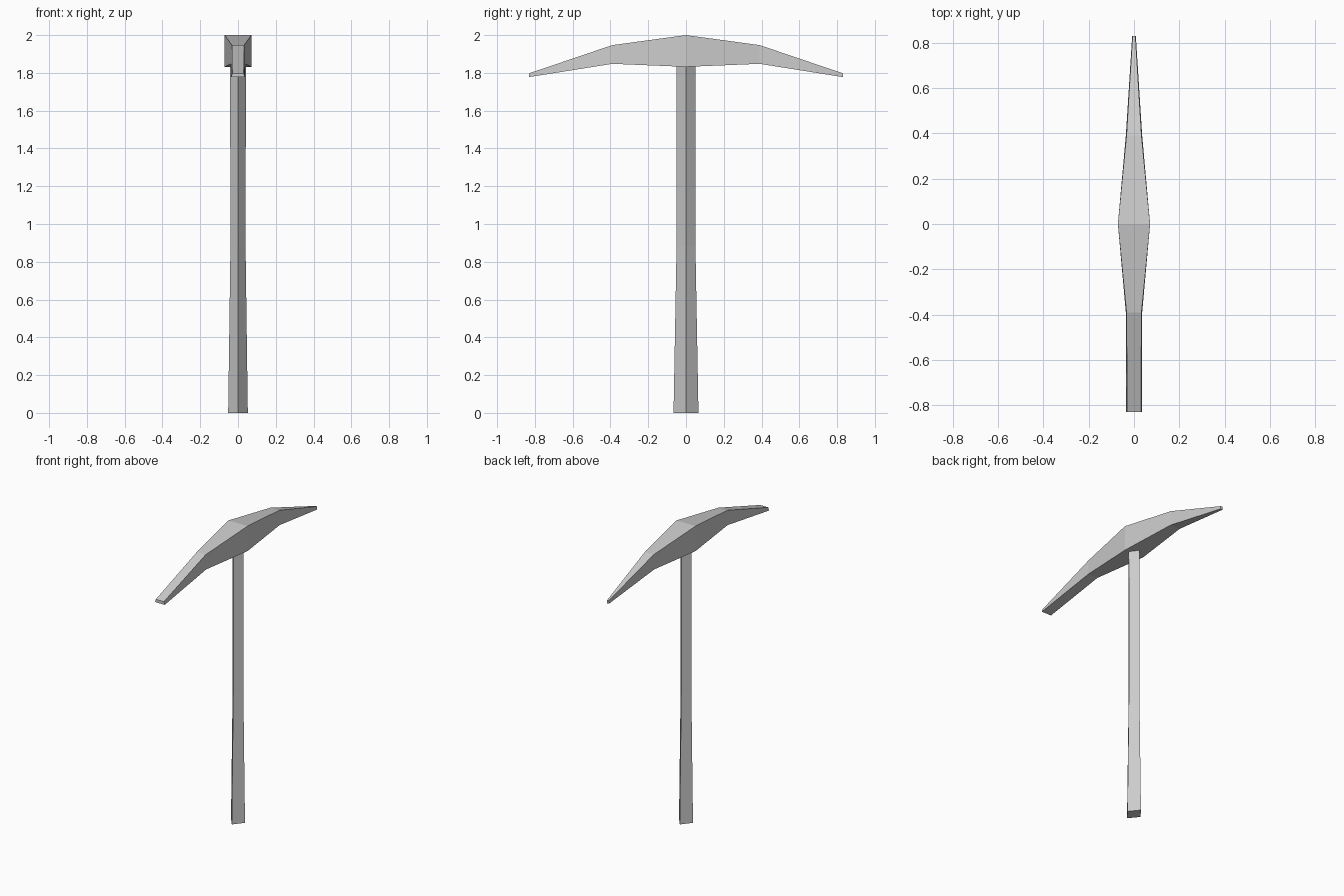
import bpy
import bmesh

cube = bpy.data.objects.get("Cube")
if cube:
    bpy.data.objects.remove(cube, do_unlink=True)

grey = bpy.data.materials.new("plain grey")
grey.use_nodes = True
grey.diffuse_color = (0.6, 0.6, 0.6, 1)
grey.node_tree.nodes["Principled BSDF"].inputs["Base Color"].default_value = (0.6, 0.6, 0.6, 1)


def loft(name, rings):
    """Join four-sided rings into a closed, flat-shaded solid."""
    bm = bmesh.new()
    loops = [[bm.verts.new(p) for p in ring] for ring in rings]
    for a, b in zip(loops, loops[1:]):
        for i in range(4):
            j = (i + 1) % 4
            bm.faces.new((a[i], a[j], b[j], b[i]))
    bm.faces.new(loops[0])
    bm.faces.new(loops[-1])
    bmesh.ops.recalc_face_normals(bm, faces=bm.faces)
    mesh = bpy.data.meshes.new(name)
    bm.to_mesh(mesh)
    bm.free()
    mesh.materials.append(grey)
    obj = bpy.data.objects.new(name, mesh)
    bpy.context.collection.objects.link(obj)
    return obj


# Handle: diamond section, flaring toward the foot (z, half x, half y)
handle = [(0, 0.052, 0.066), (0.88, 0.04, 0.05), (1.9, 0.042, 0.05)]
loft("handle", [[(rx, 0, z), (0, ry, z), (-rx, 0, z), (0, -ry, z)]
                for z, rx, ry in handle])

# Head: chisel blade in front, point behind
# (y, half width at top, half width at bottom, bottom z, top z)
head = [
    (-0.83, 0.03, 0.036, 1.778, 1.798),
    (-0.39, 0.033, 0.036, 1.848, 1.947),
    (0, 0.071, 0.071, 1.832, 2.0),
    (0.39, 0.033, 0.036, 1.848, 1.947),
    (0.83, 0.006, 0.008, 1.778, 1.798),
]
loft("pick_head", [[(-b, y, lo), (b, y, lo), (t, y, hi), (-t, y, hi)]
                   for y, t, b, lo, hi in head])
